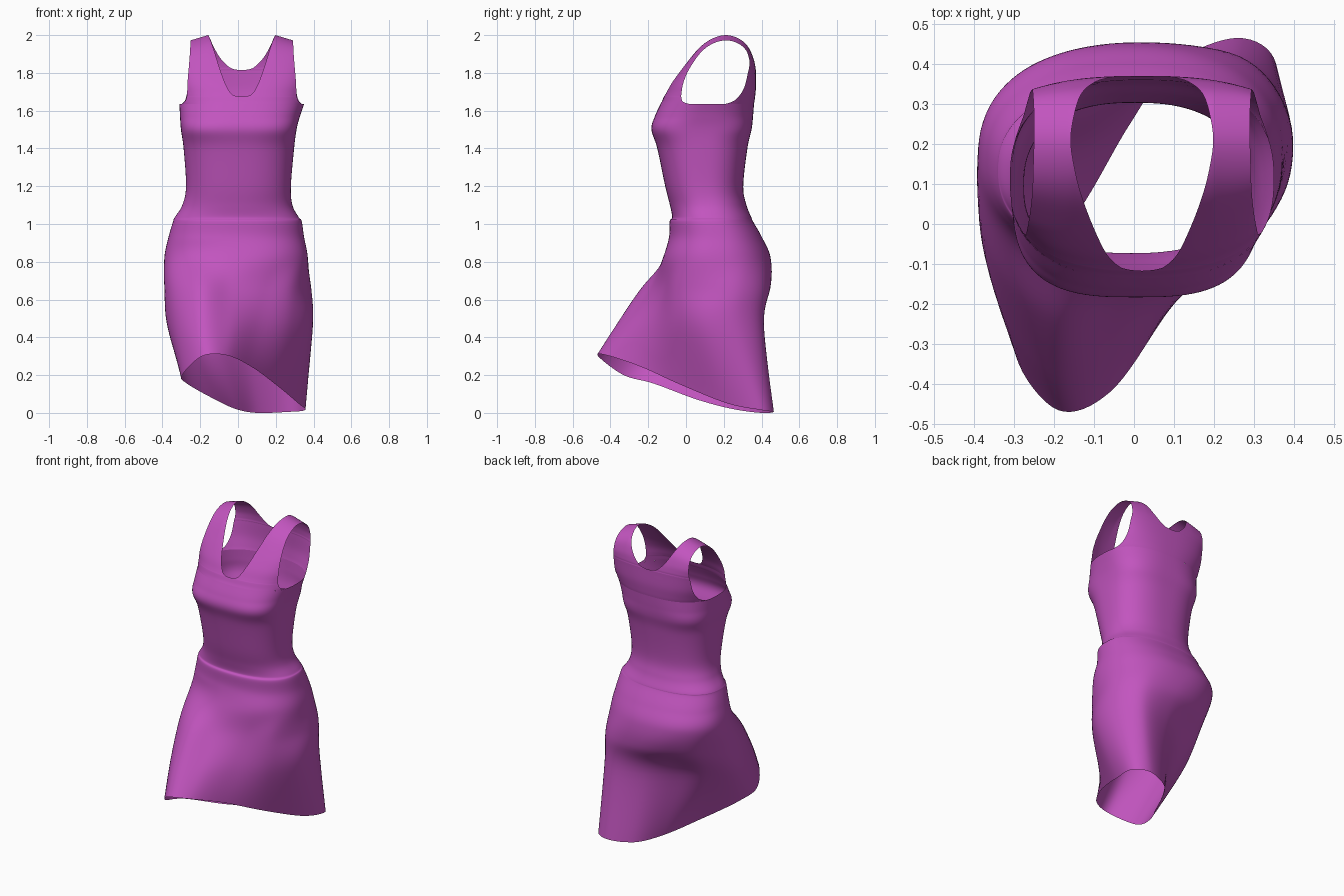
import bpy, bmesh, math
from mathutils import Vector

if "Cube" in bpy.data.objects:
    bpy.data.objects.remove(bpy.data.objects["Cube"])

N = 96      # points round each ring
CX = 0.02   # centre line of the bodice

def catmull(a, b, c, d, t):
    return 0.5 * (2 * b + (c - a) * t + (2 * a - 5 * b + 4 * c - d) * t * t
                  + (3 * b - a - 3 * c + d) * t ** 3)

def smooth_open(items, steps):
    """Catmull-Rom through a list of vectors with free ends."""
    out, last = [], len(items) - 1
    for i in range(last):
        p = [items[max(0, min(last, i + k))] for k in (-1, 0, 1, 2)]
        out += [catmull(*p, s / steps) for s in range(steps)]
    return out + [items[-1]]

def smooth_closed(pts, total):
    n = len(pts)
    steps = total // n
    return [catmull(*[pts[(i + k) % n] for k in (-1, 0, 1, 2)], s / steps)
            for i in range(n) for s in range(steps)]

def oval(z, xl, xr, yf, yb, n):
    """Squarish oval ring, starting at the front and going towards +x."""
    ring = []
    for j in range(N):
        t = 2 * math.pi * j / N
        s, c = math.sin(t), -math.cos(t)
        x = math.copysign(abs(s) ** (2 / n), s)
        y = math.copysign(abs(c) ** (2 / n), c)
        ring.append(Vector(((xl + xr) / 2 + x * (xr - xl) / 2,
                            (yf + yb) / 2 + y * (yb - yf) / 2, z)))
    return ring

def grid_object(name, rows, closed, mat):
    bm = bmesh.new()
    vs = [[bm.verts.new(p) for p in r] for r in rows]
    w = len(rows[0])
    for i in range(len(rows) - 1):
        for j in range(w if closed else w - 1):
            k = (j + 1) % w
            bm.faces.new((vs[i][j], vs[i][k], vs[i + 1][k], vs[i + 1][j]))
    me = bpy.data.meshes.new(name)
    bm.to_mesh(me)
    bm.free()
    me.materials.append(mat)
    me.shade_smooth()
    ob = bpy.data.objects.new(name, me)
    bpy.context.collection.objects.link(ob)
    return ob

fabric = bpy.data.materials.new("purple_fabric")
fabric.diffuse_color = (0.54, 0.09, 0.52, 1)
fabric.use_nodes = True
fabric.node_tree.nodes["Principled BSDF"].inputs["Base Color"].default_value = fabric.diffuse_color

# Bodice and hip rings: z, left x, right x, front y, back y, squareness
ovals = [
    (1.635, -.31, .35, -.135, .36, 2.5),
    (1.57, -.307, .328, -.165, .355, 2.7),
    (1.50, -.302, .31, -.183, .347, 3.0),
    (1.40, -.288, .297, -.152, .325, 2.6),
    (1.20, -.275, .28, -.11, .303, 2.4),
    (1.10, -.295, .288, -.085, .32, 2.3),
    (1.035, -.335, .322, -.073, .346, 2.3),
    (1.015, -.343, .337, -.086, .354, 2.3),
    (.93, -.368, .35, -.09, .402, 2.3),
    (.82, -.39, .37, -.122, .448, 2.3),
]
# Swung skirt: hip and thigh rings and tilted hem ring, front towards +x
hip = [(-.04, -.185), (.14, -.12), (.29, -.045), (.375, .12), (.375, .29), (.26, .42),
       (.04, .445), (-.15, .40), (-.3, .30), (-.388, .09), (-.345, -.11), (-.2, -.235)]
thigh = [(-.05, -.325), (.11, -.18), (.275, -.05), (.382, .11), (.382, .29), (.27, .41),
         (.06, .37), (-.12, .26), (-.27, .17), (-.37, 0), (-.33, -.22), (-.2, -.375)]
hem = [(-.06, -.42, .305), (.07, -.24, .245), (.2, -.03, .15), (.32, .22, .05),
       (.355, .40, .015), (.26, .465, .005), (.1, .40, 0), (-.01, .25, .02),
       (-.12, .06, .07), (-.27, -.17, .155), (-.295, -.33, .2), (-.19, -.465, .3)]
rings = [oval(*o) for o in ovals]
rings += [smooth_closed([Vector((x, y, z)) for x, y in pts], N)
          for pts, z in ((hip, .66), (thigh, .45))]
hem_ring = smooth_closed([Vector(p) for p in hem], N)
for p in hem_ring:
    p.z = max(p.z, 0)
rings.append(hem_ring)

cols = [smooth_open([r[j] for r in rings], 8) for j in range(N)]
body = [list(r) for r in zip(*cols)]
body.reverse()   # bottom to top gives outward faces
grid_object("dress_body", body, True, fabric)

# Yoke and straps: z, centre y, curve depth (+ front, - back), inner and outer half width
yoke = [
    (1.635, -.135, .2475, 0, .318), (1.65, -.127, .235, 0, .3), (1.672, -.118, .225, 0, .292),
    (1.679, -.114, .22, .035, .29), (1.695, -.105, .205, .06, .289),
    (1.75, -.075, .16, .09, .287),
    (1.84, -.01, .10, .122, .28), (1.93, .065, .05, .15, .274),
    (1.98, .135, .02, .168, .272), (2.0, .21, 0, .178, .27),
    (1.982, .28, -.02, .168, .27), (1.94, .33, -.04, .15, .272),
    (1.88, .358, -.07, .115, .274), (1.835, .368, -.10, .072, .276),
    (1.819, .369, -.11, .04, .278), (1.813, .37, -.115, 0, .279), (1.8, .37, -.12, 0, .28),
    (1.72, .37, -.165, 0, .286), (1.66, .364, -.22, 0, .298), (1.635, .36, -.2475, 0, .318),
]
rows = smooth_open([Vector(r) for r in yoke], 5)
for side, name in ((1, "right_yoke_strap"), (-1, "left_yoke_strap")):
    sheet = []
    for z, y, d, w_in, w_out in rows:
        w_in = w_in if w_in > .008 else 0
        slope = .3 * max(0, (z - 1.8) / .2)    # shoulder slopes down outwards
        line = []
        for k in range(17):
            w = w_in + (w_out - w_in) * k / 16
            bend = 1 - (1 - (w / .33) ** 2.5) ** .4
            line.append(Vector((CX + side * w, y + d * bend, z - slope * max(0, w - .178))))
        sheet.append(line if side > 0 else line[::-1])
    grid_object(name, sheet, False, fabric)
